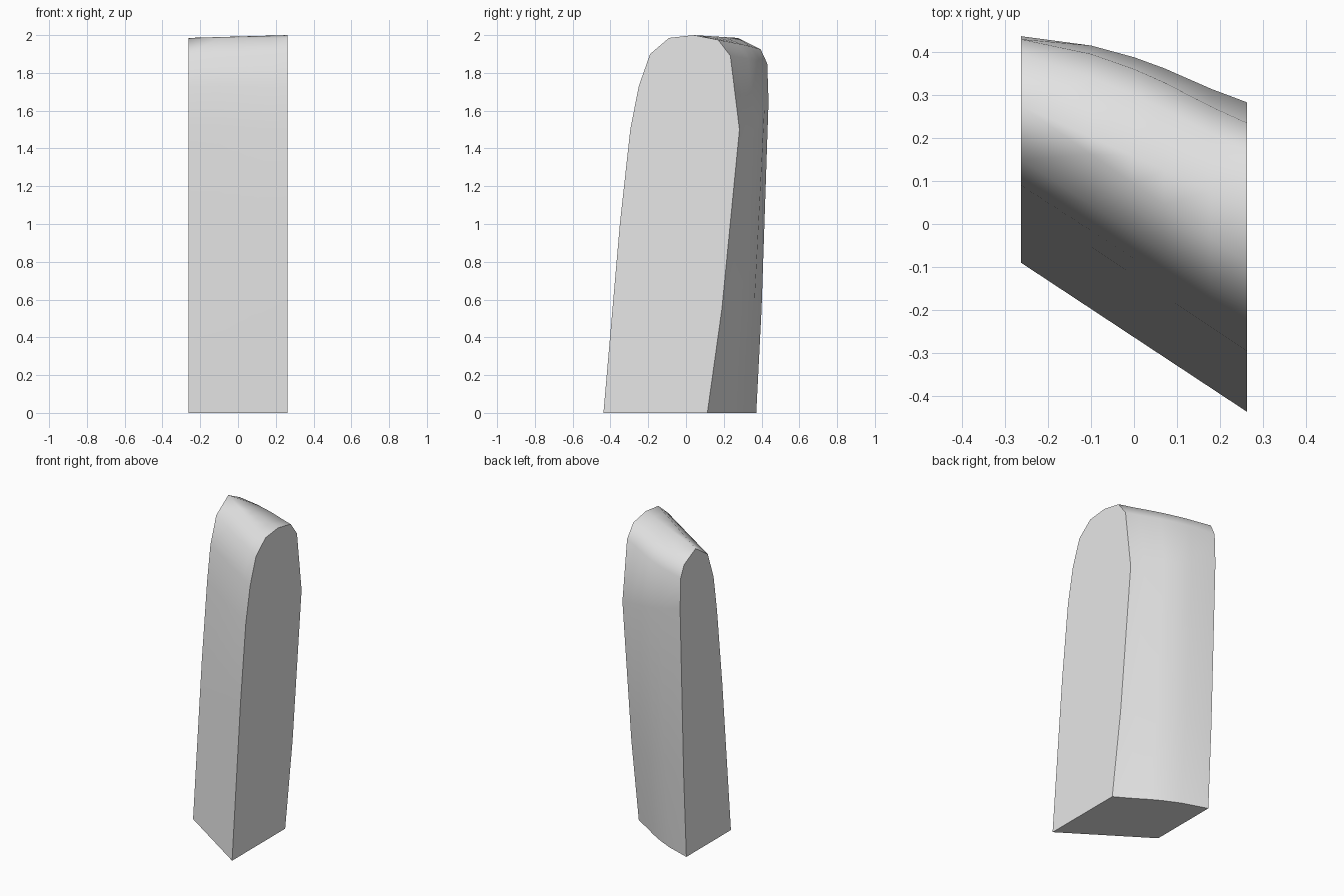
import bpy, bmesh
from math import radians

cube = bpy.data.objects.get("Cube")
if cube:
    bpy.data.objects.remove(cube, do_unlink=True)

# One plain grey for the whole block
grey = bpy.data.materials.new("plain grey")
grey.use_nodes = True
colour = (0.8, 0.8, 0.8, 1)
grey.diffuse_color = colour
grey.node_tree.nodes["Principled BSDF"].inputs["Base Color"].default_value = colour

HALF = 0.263
# Matching (y, z) outlines of the two flat sides: up the front, over the top, down the back
LEFT = [(-.437, 0), (-.35, 1), (-.295, 1.5), (-.25, 1.73), (-.19, 1.9), (-.09, 1.985),
        (.04, 2), (.17, 1.975), (.235, 1.89), (.283, 1.5), (.19, .55), (.113, 0)]
RIGHT = [(-.09, 0), (0, 1), (.055, 1.5), (.09, 1.73), (.15, 1.9), (.275, 1.985),
         (.275, 1.985), (.395, 1.925), (.43, 1.85), (.437, 1.65), (.4, .55), (.372, 0)]
# Outward bulge of the back at each station across the width
STATIONS = [(-HALF, 0), (-.1, .026), (0, .028), (.07, .023), (.18, .007), (HALF, 0)]
BACK_START = 7


def section(bm, x, bulge):
    """Blend the two side outlines and bulge the back."""
    t = (x + HALF) / (2 * HALF)
    ring = []
    for i, ((y0, z0), (y1, z1)) in enumerate(zip(RIGHT, LEFT)):
        push = 0 if i < BACK_START else bulge * (.6 if i == BACK_START else 1)
        ring.append(bm.verts.new((x, y0 + (y1 - y0) * t + push, z0 + (z1 - z0) * t)))
    return ring


# Leaning block lofted between its flat sides, closed underneath
bm = bmesh.new()
rings = [section(bm, x, b) for x, b in STATIONS]
n = len(LEFT)
for a, b in zip(rings, rings[1:]):
    for i in range(n):
        j = (i + 1) % n
        bm.faces.new((a[i], b[i], b[j], a[j]))
bm.faces.new(rings[0])
bm.faces.new(rings[-1])
bmesh.ops.remove_doubles(bm, verts=bm.verts, dist=0.0005)
bmesh.ops.recalc_face_normals(bm, faces=bm.faces)

mesh = bpy.data.meshes.new("rounded_block")
bm.to_mesh(mesh)
bm.free()
mesh.materials.append(grey)
block = bpy.data.objects.new("rounded_block", mesh)
bpy.context.collection.objects.link(block)

# Smooth the rounded top and back, keep the side outlines sharp
bpy.ops.object.select_all(action='DESELECT')
block.select_set(True)
bpy.context.view_layer.objects.active = block
bpy.ops.object.shade_smooth_by_angle(angle=radians(45))
